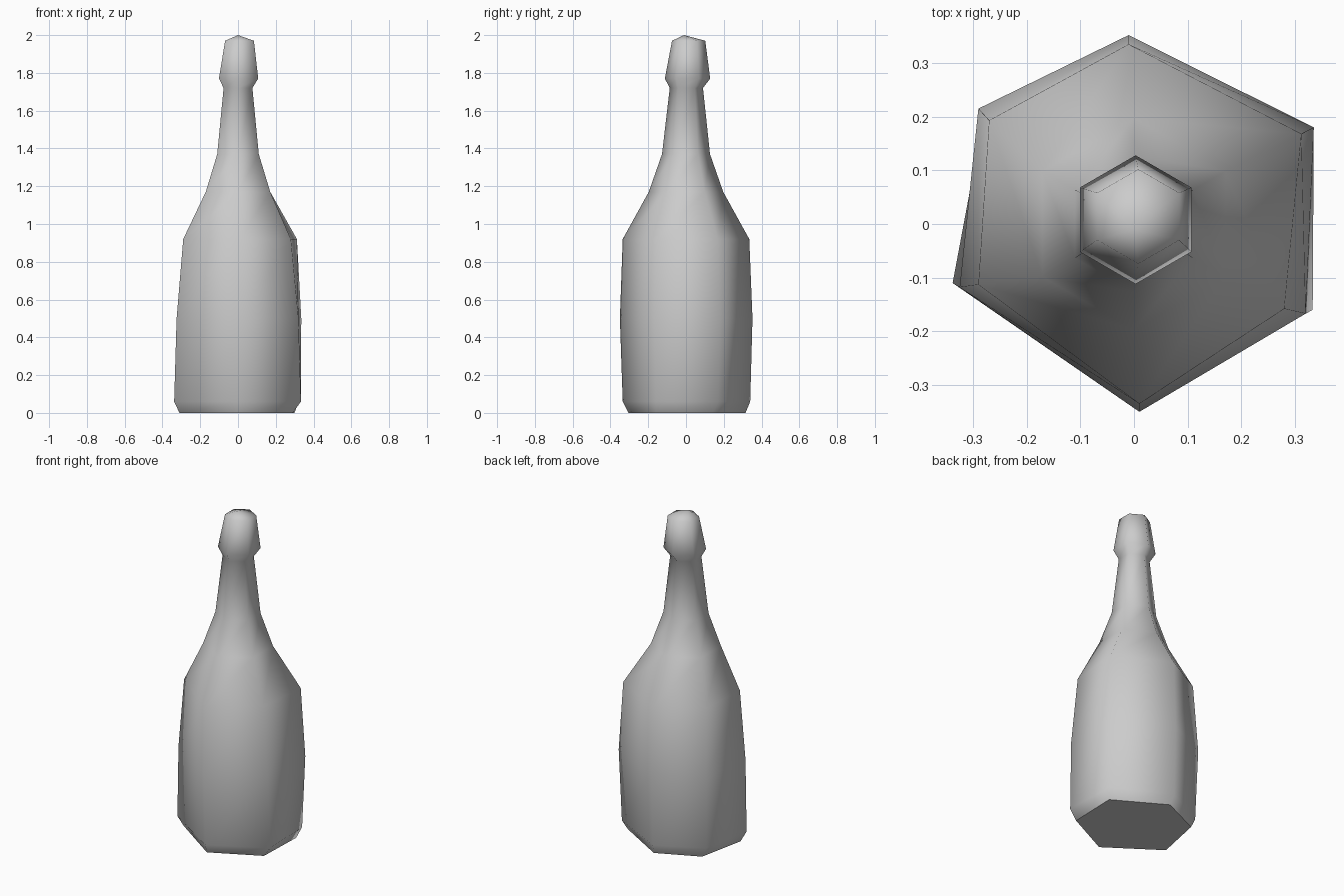
import bpy
import bmesh
from math import cos, sin, radians
from mathutils import Vector

SIDES = 6

default_cube = bpy.data.objects.get("Cube")
if default_cube:
    bpy.data.objects.remove(default_cube, do_unlink=True)


def make_material(name, colour):
    material = bpy.data.materials.new(name)
    material.use_nodes = True
    material.diffuse_color = colour
    material.node_tree.nodes["Principled BSDF"].inputs["Base Color"].default_value = colour
    return material


def regular_outline(radius, shift_x=0, shift_y=0):
    """Corners of a hexagon with one point towards the back."""
    angles = [radians(30 + 60 * i) for i in range(SIDES)]
    return [(shift_x + radius * cos(a), shift_y + radius * sin(a)) for a in angles]


def add_ring(bm, height, outline):
    return [bm.verts.new((x, y, height)) for x, y in outline]


def bridge(bm, lower, upper):
    for i in range(SIDES):
        j = (i + 1) % SIDES
        bm.faces.new((lower[i], lower[j], upper[j], upper[i])).smooth = True


# Hand-cut, slightly uneven outlines of the body
base = [(.3, .14), (0, .315), (-.25, .2), (-.31, -.09), (0, -.305), (.29, -.16)]
heel = [(.32, .17), (-.01, .34), (-.28, .2), (-.338, -.11), (.01, -.335), (.333, -.16)]
belly = [(.335, .18), (-.01, .352), (-.29, .215), (-.325, -.118), (.01, -.35), (.32, -.167)]
shoulder = [(.312, .168), (-.01, .335), (-.27, .193), (-.29, -.113), (.01, -.335), (.28, -.158)]

# Stacked outlines from the base to the lip
sections = [
    (0, base),
    (.06, heel),
    (.5, belly),
    (.92, shoulder),
    (1.17, regular_outline(.197)),
    (1.37, regular_outline(.127)),
    (1.72, regular_outline(.088, 0, .002)),
    (1.77, regular_outline(.12, .003, .008)),
    (1.97, regular_outline(.088, .008, .014)),
]

bm = bmesh.new()
rings = [add_ring(bm, height, outline) for height, outline in sections]
for lower, upper in zip(rings, rings[1:]):
    bridge(bm, lower, upper)

# Shallow domed cap
tip = bm.verts.new(Vector((0, -.01, 2)))
for i in range(SIDES):
    bm.faces.new((rings[-1][i], rings[-1][(i + 1) % SIDES], tip)).smooth = True

# Flat underside with a sharp rim
underside = bm.faces.new(list(reversed(rings[0])))
underside.smooth = False
for edge in underside.edges:
    edge.smooth = False

bmesh.ops.recalc_face_normals(bm, faces=bm.faces)
mesh = bpy.data.meshes.new("bottle")
bm.to_mesh(mesh)
bm.free()
mesh.materials.append(make_material("light grey glass", (.6, .6, .6, 1)))
bottle = bpy.data.objects.new("bottle", mesh)
bpy.context.collection.objects.link(bottle)
